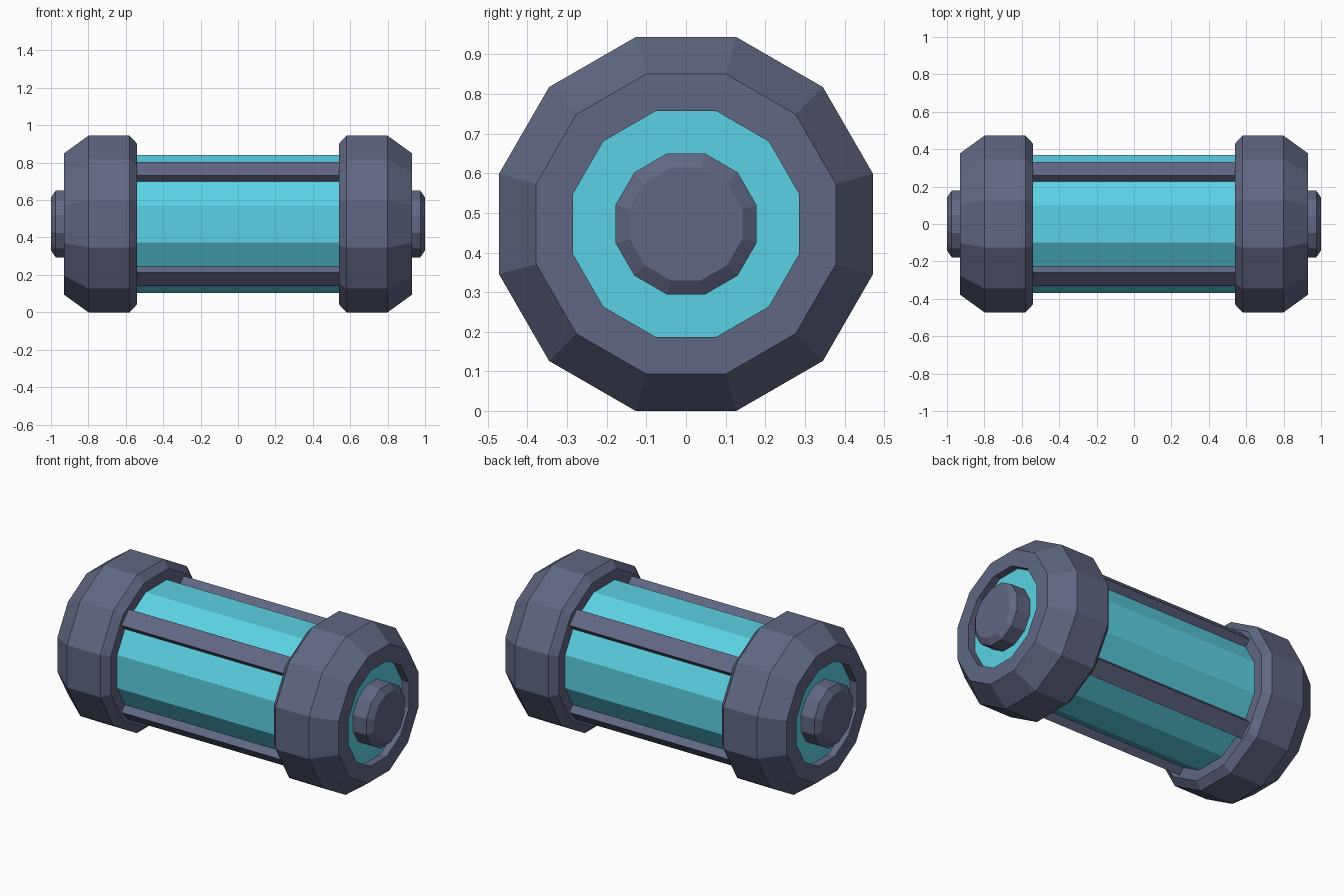
import bpy
import bmesh
from math import pi, cos, sin

cube = bpy.data.objects.get("Cube")
if cube:
    bpy.data.objects.remove(cube, do_unlink=True)

SIDES = 12
CENTRE_Z = 0.472


def make_material(name, rgb):
    mat = bpy.data.materials.new(name)
    mat.use_nodes = True
    mat.diffuse_color = (*rgb, 1)
    mat.node_tree.nodes["Principled BSDF"].inputs["Base Color"].default_value = (*rgb, 1)
    return mat


slate = make_material("slate metal", (0.117, 0.136, 0.220))
teal = make_material("teal glow", (0.107, 0.640, 0.770))


def finish(name, bm, *mats):
    bmesh.ops.recalc_face_normals(bm, faces=bm.faces)
    mesh = bpy.data.meshes.new(name)
    bm.to_mesh(mesh)
    bm.free()
    for mat in mats:
        mesh.materials.append(mat)
    obj = bpy.data.objects.new(name, mesh)
    obj.location.z = CENTRE_Z
    bpy.context.collection.objects.link(obj)
    return obj


def lathe(name, profile, *mats, side=1, end_material=0):
    """Faceted solid around x from (x, distance to flat) pairs."""
    bm = bmesh.new()
    rings = []
    for x, flat in profile:
        radius = flat / cos(pi / SIDES)
        angles = [(i + 0.5) * 2 * pi / SIDES for i in range(SIDES)]
        rings.append([bm.verts.new((side * x, radius * cos(a), radius * sin(a))) for a in angles])
    for a, b in zip(rings, rings[1:]):
        for i in range(SIDES):
            j = (i + 1) % SIDES
            bm.faces.new((a[i], a[j], b[j], b[i]))
    bm.faces.new(rings[0])
    bm.faces.new(rings[-1]).material_index = end_material
    return finish(name, bm, *mats)


# Glowing core between the caps
lathe("core_tube", [(-0.56, 0.37), (0.56, 0.37)], teal)

# Bevelled end caps with a glowing recess floor, and a knob in each
cap = [(0.54, 0.43), (0.58, 0.472), (0.80, 0.472), (0.93, 0.378), (0.93, 0.285), (0.885, 0.285)]
knob = [(0.87, 0.178), (0.975, 0.178), (1.0, 0.142)]
for side, label in ((1, "left"), (-1, "right")):
    lathe(label + "_end_cap", cap, slate, teal, side=side, end_material=1)
    lathe(label + "_end_knob", knob, slate, side=side)

# Four bars along the corners of the core
for i, label in enumerate(("back_upper", "front_upper", "front_lower", "back_lower")):
    bm = bmesh.new()
    bmesh.ops.create_cube(bm, size=1)
    bmesh.ops.scale(bm, vec=(1.12, 0.07, 0.1), verts=bm.verts)
    bmesh.ops.translate(bm, vec=(0, 0.382, 0), verts=bm.verts)
    bar = finish(label + "_bar", bm, slate)
    bar.rotation_euler.x = pi / 4 + i * pi / 2
